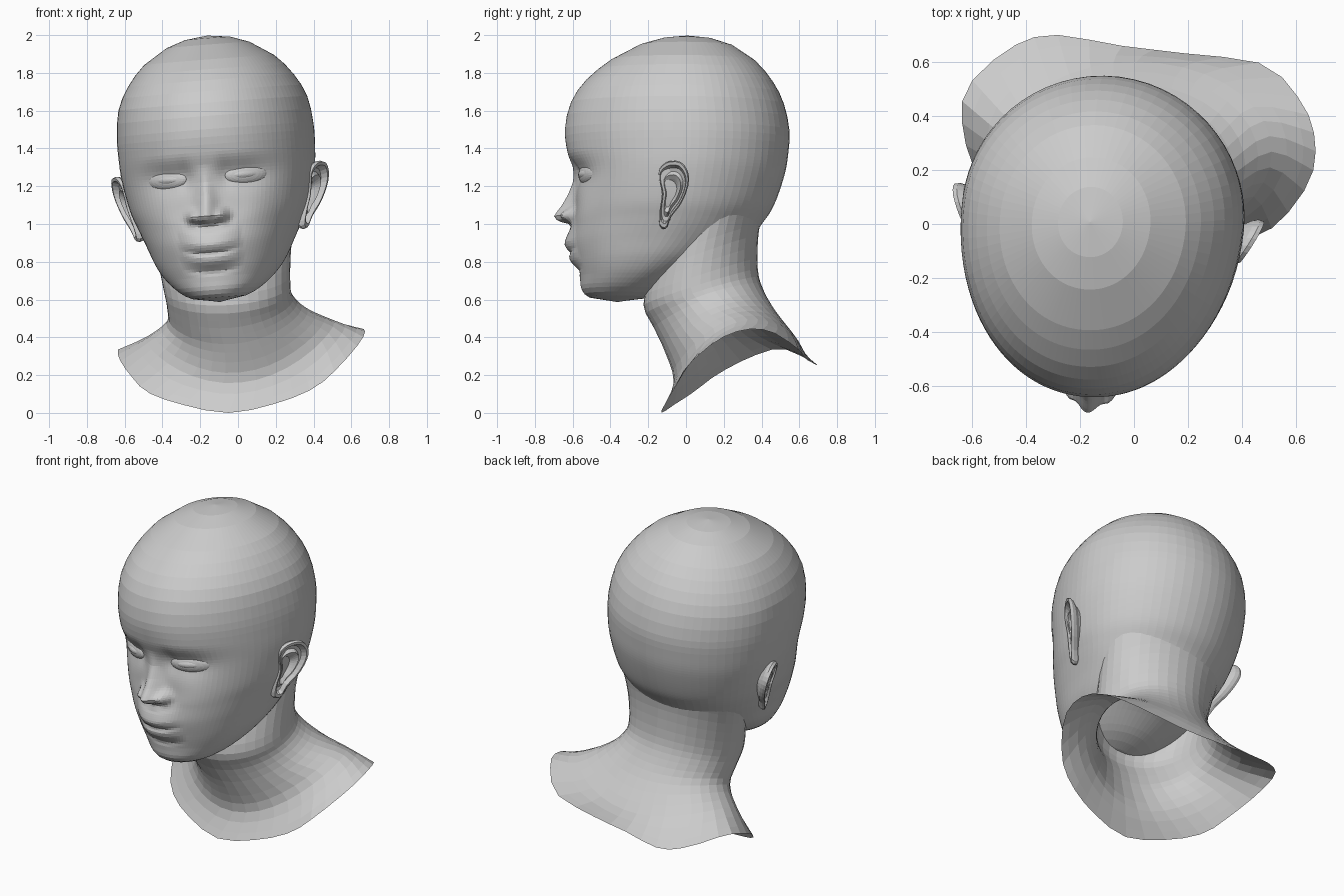
import bpy, bmesh, math
from math import sin, cos, pi, exp, radians

if "Cube" in bpy.data.objects:
    bpy.data.objects.remove(bpy.data.objects["Cube"])

PIVOT = (-0.10, 0.0, 1.2)
TURN = (0, radians(-4.5), radians(-7))      # head roll and yaw


def catmull(pts, t, closed=False):
    n = len(pts)
    i = int(math.floor(t))
    if not closed:
        i = max(0, min(n - 2, i))
    k = t - i
    g = (lambda j: pts[j % n]) if closed else (lambda j: pts[max(0, min(n - 1, j))])
    return [0.5 * (2 * b + (c - a) * k + (2 * a - 5 * b + 4 * c - d) * k * k
                   + (3 * b - a - 3 * c + d) * k ** 3)
            for a, b, c, d in zip(g(i - 1), g(i), g(i + 1), g(i + 2))]


def lerp_table(tab, z):
    for (z0, a), (z1, b) in zip(tab, tab[1:]):
        if z0 <= z <= z1:
            return a + (b - a) * (z - z0) / (z1 - z0)
    return 0.0


def bell(x, z, sx, sz):
    return exp(-(x / sx) ** 2 - (z / sz) ** 2)


def loft(name, rings, cap_end=False, turned=False):
    bm = bmesh.new()
    rows = [[bm.verts.new(p) for p in r] for r in rings]
    n = len(rows[0])
    for a, b in zip(rows, rows[1:]):
        for i in range(n):
            j = (i + 1) % n
            bm.faces.new((a[i], a[j], b[j], b[i]))
    if cap_end:
        bm.faces.new(rows[-1])
    bmesh.ops.remove_doubles(bm, verts=bm.verts, dist=1e-5)
    bmesh.ops.recalc_face_normals(bm, faces=bm.faces)
    me = bpy.data.meshes.new(name)
    bm.to_mesh(me)
    bm.free()
    ob = bpy.data.objects.new(name, me)
    bpy.context.collection.objects.link(ob)
    if turned:
        ob.location, ob.rotation_euler = PIVOT, TURN
    return ob


# Head: levels of (height, front, back, half width, widest depth)
LEVELS = [(2.0, 0, 0, 0, 0), (1.985, -.13, .13, .12, 0), (1.95, -.25, .24, .22, 0),
          (1.87, -.40, .36, .345, 0), (1.76, -.535, .455, .44, .01), (1.64, -.615, .515, .50, .02),
          (1.5, -.645, .545, .52, .03), (1.38, -.63, .54, .52, .03), (1.26, -.592, .52, .51, .02),
          (1.1, -.58, .465, .475, 0), (1.0, -.59, .40, .435, -.02), (.9, -.60, .33, .39, -.08),
          (.8, -.58, .2, .345, -.15), (.72, -.56, .05, .29, -.22), (.65, -.55, -.08, .215, -.30),
          (.61, -.51, -.2, .14, -.35), (.595, -.42, -.30, .05, -.36), (.585, -.36, -.36, 0, -.36)]
STEPS = [1, 1, 1, 2, 2, 2, 3, 7, 12, 9, 8, 8, 5, 3, 2, 1, 1]
NOSE = [(.95, 0), (.985, .012), (1.0, .035), (1.015, .095), (1.04, .118), (1.065, .105),
        (1.1, .08), (1.15, .05), (1.22, .018), (1.31, 0)]
LIPS = [(.72, 0), (.745, -.008), (.77, .01), (.795, .03), (.82, .034), (.845, .018),
        (.865, .036), (.89, .045), (.94, .03), (1.0, 0)]
EYE_U, EYE_Z = .208, 1.248


def face_push(u, z):
    """Forward displacement of nose, lips, eye sockets and brows."""
    width = .035 + .03 * max(0, min(1, (1.22 - z) / .18))
    d = lerp_table(NOSE, z - 2 * u * u) * exp(-(u / width) ** 2)
    au = abs(u)
    d += .05 * bell(au - .08, z - 1.04, .03, .035)
    m = 1 - (u / .17) ** 2
    if m > 0:
        d += lerp_table(LIPS, z - .9 * u * u) * m ** 1.2
    d -= .028 * bell(au - EYE_U, z - EYE_Z, .12, .075)
    d -= .016 * bell(au - .11, z - 1.26, .04, .07)
    return d + .005 * bell(au - .2, z - 1.36, .14, .06) + .012 * bell(au - .26, z - 1.05, .1, .1)


COLS = 100
rings = []
for i, n in enumerate(STEPS):
    for k in range(n + (i == len(STEPS) - 1)):
        z, f, b, w, c = catmull(LEVELS, i + k / n)
        ring = []
        p = 2 / (2.05 + .2 * exp(-((z - 1.0) / .25) ** 2))
        for j in range(COLS):
            s = 2 * j / COLS - 1
            a = pi * math.copysign(abs(s) ** 1.75, s)
            ca, sa = cos(a), sin(a)
            q = p if ca > 0 else 1
            u = max(w, 0) * math.copysign(abs(sa) ** q, sa)
            v = c + (f - c if ca > 0 else c - b) * math.copysign(abs(ca) ** q, ca)
            if ca > 0 and v < -.2:
                v -= face_push(u, z)
            ring.append((u, v, z - PIVOT[2]))
        rings.append(ring)
loft("head", rings, turned=True)


# Eyes: almond-shaped lid mound with the eyeball showing through it
def eye_mound(name, side, rx, ry, rz, depth):
    rows = []
    for i in range(15):
        t = pi * i / 14
        row = []
        for j in range(28):
            a = 2 * pi * j / 28
            du = rx * sin(t) * cos(a)
            row.append((side * (EYE_U + du), depth - ry * cos(t) + .42 * du,
                        EYE_Z - PIVOT[2] + rz * sin(t) * sin(a)))
        rows.append(row)
    loft(name, rows, turned=True)


for side, tag in ((1, "right"), (-1, "left")):
    eye_mound("eyelids_" + tag, side, .112, .045, .058, -.493)
    eye_mound("eyeball_" + tag, side, .09, .057, .034, -.487)

# Ears: outline in (depth, height), lofted inward from back to bowl
EAR = [(-.085, .955), (-.05, .94), (-.02, 1.0), (.04, 1.07), (.08, 1.16), (.08, 1.23),
       (.04, 1.285), (-.03, 1.29), (-.08, 1.255), (-.085, 1.2), (-.07, 1.12), (-.085, 1.03)]
EAR_RINGS = [(.72, -.07), (.8, -.04), (.96, -.02), (1.0, .0), (.96, .018), (.86, .018),
             (.78, -.012), (.66, -.015), (.55, .005), (.42, -.01), (.25, -.035)]
for side, tag in ((1, "right"), (-1, "left")):
    ear = []
    for sc, out in EAR_RINGS:
        ring = []
        for j in range(30):
            y, z = catmull(EAR, j * len(EAR) / 30, True)
            y, z = -.02 + (y + .02) * sc, 1.13 + (z - 1.13) * sc
            u = .423 + (z - .94) * .22 + (y + .09) * .46 + out
            ring.append((side * u, y, z - PIVOT[2]))
        ear.append(ring)
    loft("ear_" + tag, ear, cap_end=True, turned=True)

# Neck and shoulders: (centre x, radius x, front y, front z, back y, back z, side lift, slope)
NECK = [(-.088, .385, -.14, .92, .41, 1.09, 0, .04), (-.075, .355, -.19, .74, .383, .94, 0, .04),
        (-.058, .335, -.225, .57, .38, .76, 0, .05), (-.04, .335, -.17, .45, .41, .65, .03, .08),
        (-.005, .375, -.11, .32, .48, .53, .08, .09), (.01, .50, -.065, .16, .60, .37, .17, .09)]
EDGE = [(-.05, -.13, 0), (.2, -.11, .05), (.4, -.06, .13), (.53, .0, .24), (.65, .16, .38),
        (.67, .31, .44), (.62, .45, .43), (.48, .59, .34), (.2, .63, .29), (-.05, .66, .27),
        (-.3, .70, .25), (-.46, .65, .28), (-.62, .5, .34), (-.63, .33, .29), (-.57, .16, .2),
        (-.48, .04, .11), (-.3, -.06, .045)]
N = 36


def neck_ring(cx, rx, fy, fz, by, bz, lift, slope):
    out = []
    for j in range(N):
        a = 2 * pi * j / N
        q = (1 - cos(a)) / 2
        out.append((cx + rx * sin(a), fy + (by - fy) * q,
                    fz + (bz - fz) * q + lift * sin(a) ** 2 + slope * rx * sin(a)))
    return out


base = [neck_ring(*r) for r in NECK]
base.append([tuple(catmull(EDGE, j * len(EDGE) / N, True)) for j in range(N)])
SUB = 3
steps = [i / SUB for i in range((len(base) - 1) * SUB + 1)]
loft("neck_and_shoulders",
     [[catmull([r[j] for r in base], t) for j in range(N)] for t in steps])
